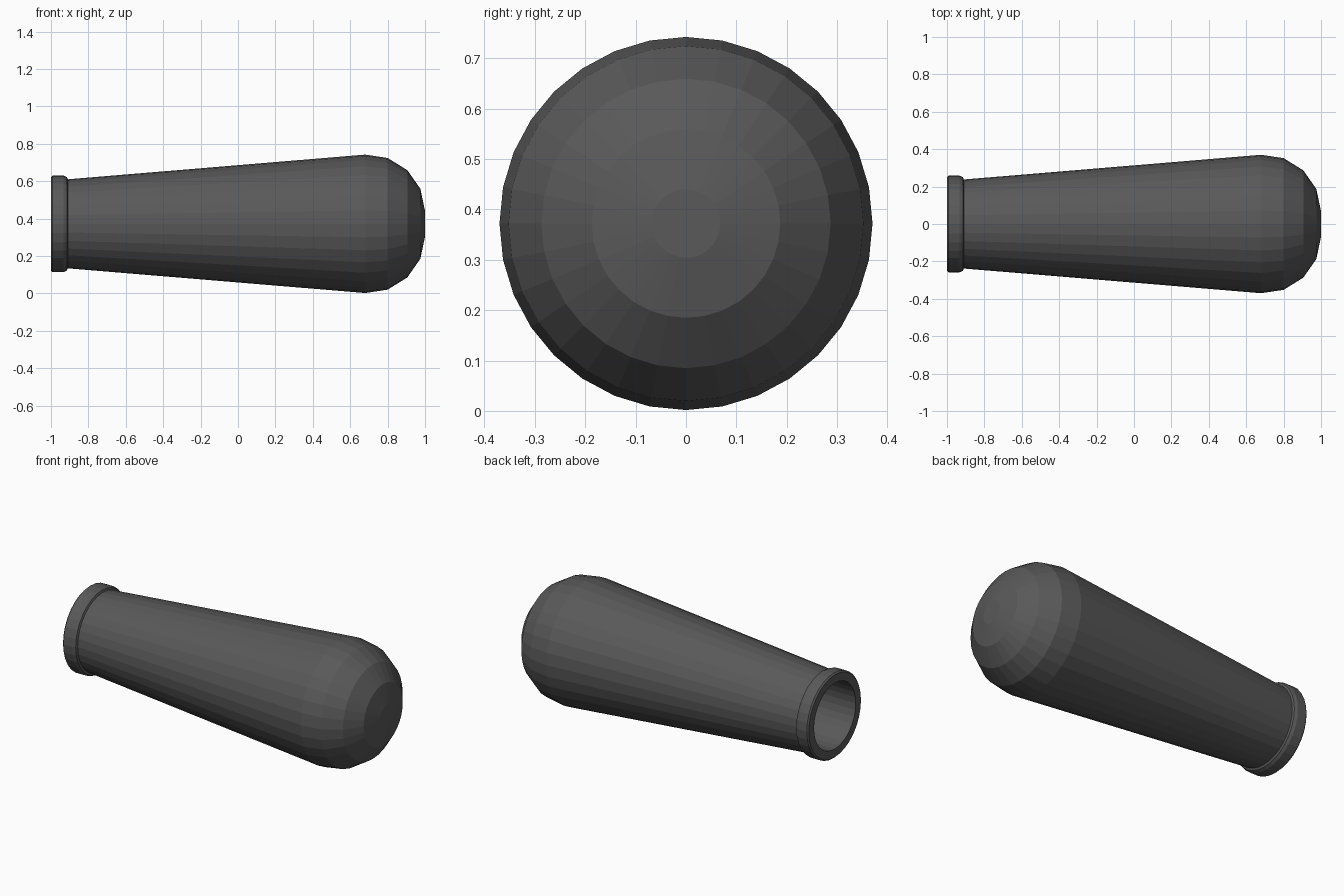
import bpy, bmesh, math

if "Cube" in bpy.data.objects:
    bpy.data.objects.remove(bpy.data.objects["Cube"])

SIDES = 32
CENTRE_Z = 0.372

iron = bpy.data.materials.new("dark_iron")
iron.diffuse_color = (0.1, 0.1, 0.1, 1)
iron.use_nodes = True
iron.node_tree.nodes["Principled BSDF"].inputs["Base Color"].default_value = iron.diffuse_color


def lathe(name, profile):
    """Spin (x, radius) points around the x axis; radius 0 makes a pole."""
    bm = bmesh.new()
    rings = []
    for x, r in profile:
        rings.append([bm.verts.new((x, r * math.sin(a), CENTRE_Z + r * math.cos(a)))
                      for a in (2 * math.pi * i / SIDES for i in range(SIDES))])
    for a, b in zip(rings, rings[1:]):
        for i in range(SIDES):
            j = (i + 1) % SIDES
            bm.faces.new((a[i], a[j], b[j], b[i]))
    bm.faces.new(rings[0])
    bm.faces.new(rings[-1])
    bmesh.ops.recalc_face_normals(bm, faces=bm.faces)
    mesh = bpy.data.meshes.new(name)
    bm.to_mesh(mesh)
    bm.free()
    mesh.materials.append(iron)
    obj = bpy.data.objects.new(name, mesh)
    bpy.context.collection.objects.link(obj)
    return obj


# Barrel: bore floor, bore wall, muzzle collar, tapered body, rounded breech
lathe("barrel", [
    (0.60, 0.20), (-1.0, 0.20),
    (-1.0, 0.25), (-0.992, 0.258), (-0.932, 0.258), (-0.915, 0.25), (-0.91, 0.238),
    (0.68, 0.37), (0.80, 0.352), (0.905, 0.287), (0.975, 0.187), (1.0, 0.068),
])
